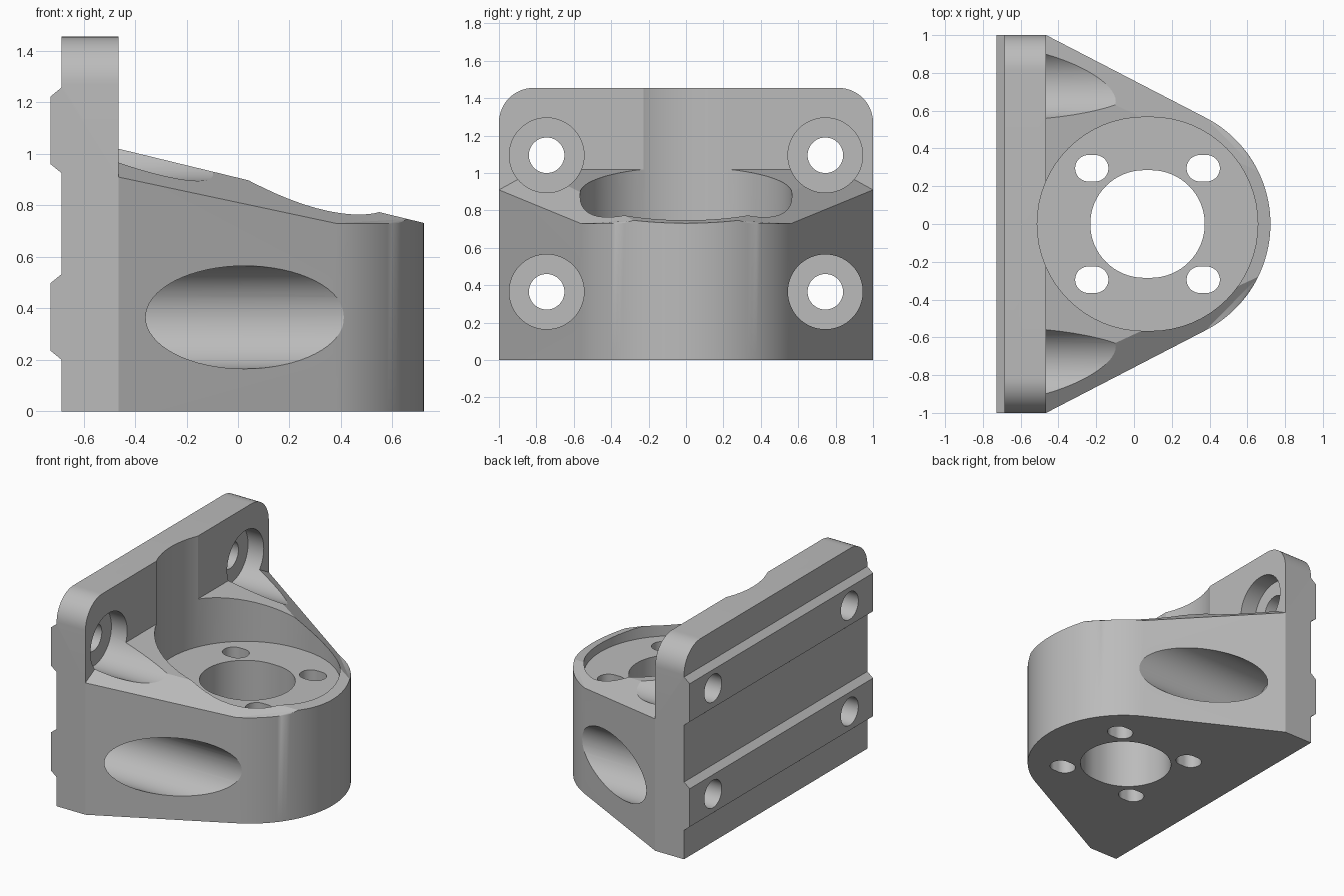
import bpy, bmesh, math
from mathutils import Vector

cube = bpy.data.objects.get("Cube")
if cube:
    bpy.data.objects.remove(cube, do_unlink=True)

grey = bpy.data.materials.new("light grey")
grey.use_nodes = True
tone = (0.5, 0.5, 0.5, 1)
grey.diffuse_color = tone
grey.node_tree.nodes["Principled BSDF"].inputs["Base Color"].default_value = tone

CX, SHIFT = 0.0715, 0.018      # motor axis and half travel of the slots
FACE, EDGE = -0.465, 0.73      # front face of the plate, lowest rim height


def prism(points, offset):
    """Extrude a closed 3D outline along an offset vector."""
    bm = bmesh.new()
    face = bm.faces.new([bm.verts.new(p) for p in points])
    ext = bmesh.ops.extrude_face_region(bm, geom=[face])["geom"]
    bmesh.ops.translate(bm, vec=offset, verts=[v for v in ext if isinstance(v, bmesh.types.BMVert)])
    bmesh.ops.recalc_face_normals(bm, faces=bm.faces)
    return bm


def to_object(bm, name):
    mesh = bpy.data.meshes.new(name)
    bm.to_mesh(mesh)
    bm.free()
    mesh.materials.append(grey)
    obj = bpy.data.objects.new(name, mesh)
    bpy.context.collection.objects.link(obj)
    return obj


def combine(target, other, operation):
    """Apply a boolean and discard the helper."""
    other.hide_render = True
    mod = target.modifiers.new("combine", 'BOOLEAN')
    mod.operation, mod.solver, mod.object = operation, 'EXACT', other
    bpy.context.view_layer.objects.active = target
    bpy.ops.object.modifier_apply(modifier=mod.name)
    bpy.data.objects.remove(other, do_unlink=True)


def arc(cx, cy, r, start, end, steps):
    angles = [math.radians(start + (end - start) * i / steps) for i in range(steps + 1)]
    return [(cx + r * math.cos(a), cy + r * math.sin(a)) for a in angles]


def slot(x, y, r, low, high):
    """Vertical slot cutter, elongated along x."""
    outline = arc(x + SHIFT, y, r, -90, 90, 32) + arc(x - SHIFT, y, r, 90, 270, 32)
    return to_object(prism([(a, b, low) for a, b in outline], (0, 0, high - low)), "slot_cutter")


def bore(y, z, r, x0, x1):
    """Horizontal round cutter along x."""
    ring = arc(y, z, r, 0, 360, 64)[:-1]
    return to_object(prism([(x0, a, b) for a, b in ring], (x1 - x0, 0, 0)), "bore_cutter")


# Back plate: profile with two locating ridges, rounded top corners
back, ridge, top = -0.685, -0.728, 1.455
profile = [(FACE, 0), (FACE, top), (back, top)]
for z in (0.925, 0.2):
    profile += [(back, z + 0.333), (ridge, z + 0.298), (ridge, z + 0.035), (back, z)]
profile.append((back, 0))
bm = prism([(x, -1, z) for x, z in profile], (0, 2, 0))
corners = [e for e in bm.edges if all(v.co.z > top - 0.01 for v in e.verts)
           and abs(e.verts[0].co.y - e.verts[1].co.y) < 0.01]
bmesh.ops.bevel(bm, geom=corners, offset=0.185, segments=14, profile=0.5, affect='EDGES')
mount = to_object(bm, "motor_mount_bracket")

# Body: tapered footprint with a round nose
nose = arc(CX + SHIFT, 0, 0.633, -62.6, 62.6, 48)
outline = [(-0.6, -0.98), (FACE, -1)] + nose + [(FACE, 1), (-0.6, 0.98)]
bm = prism([(x, y, 0) for x, y in outline], (0, 0, 1.3))

# Sloped top and the two side chamfers
cuts = [((FACE, 0, 1.02), (0.243, 0, 1))]
cuts += [((FACE, s, 0.91), (0.498, s * 0.55, 1)) for s in (1, -1)]
for point, normal in cuts:
    geom = bm.verts[:] + bm.edges[:] + bm.faces[:]
    cut = bmesh.ops.bisect_plane(bm, geom=geom, plane_co=point, plane_no=Vector(normal).normalized(),
                                 clear_outer=True)["geom_cut"]
    bmesh.ops.contextual_create(bm, geom=[e for e in cut if isinstance(e, bmesh.types.BMEdge)])
for v in bm.verts:
    if v.co.z > 0.1:
        v.co.z = max(v.co.z, EDGE)
bmesh.ops.triangulate(bm, faces=[f for f in bm.faces if f.normal.z > 0.1 or len(f.verts) > 4])
bmesh.ops.recalc_face_normals(bm, faces=bm.faces)
combine(mount, to_object(bm, "motor_body"), 'UNION')

# Motor pocket, shaft opening and adjustment slots
combine(mount, slot(CX, 0, 0.566, 0.69, 2), 'DIFFERENCE')
combine(mount, slot(CX, 0, 0.285, -0.5, 1), 'DIFFERENCE')
for sx in (-1, 1):
    for sy in (-1, 1):
        combine(mount, slot(CX + sx * 0.295, sy * 0.295, 0.07, -0.5, 1), 'DIFFERENCE')

# Bolt holes with tool access bores
for y in (-0.745, 0.745):
    for z in (0.365, 1.095):
        combine(mount, bore(y, z, 0.2, -0.585, 1), 'DIFFERENCE')
        combine(mount, bore(y, z, 0.095, -1, 0), 'DIFFERENCE')

bpy.ops.object.select_all(action='DESELECT')
mount.select_set(True)
bpy.context.view_layer.objects.active = mount
bpy.ops.object.shade_smooth_by_angle(angle=math.radians(20))
